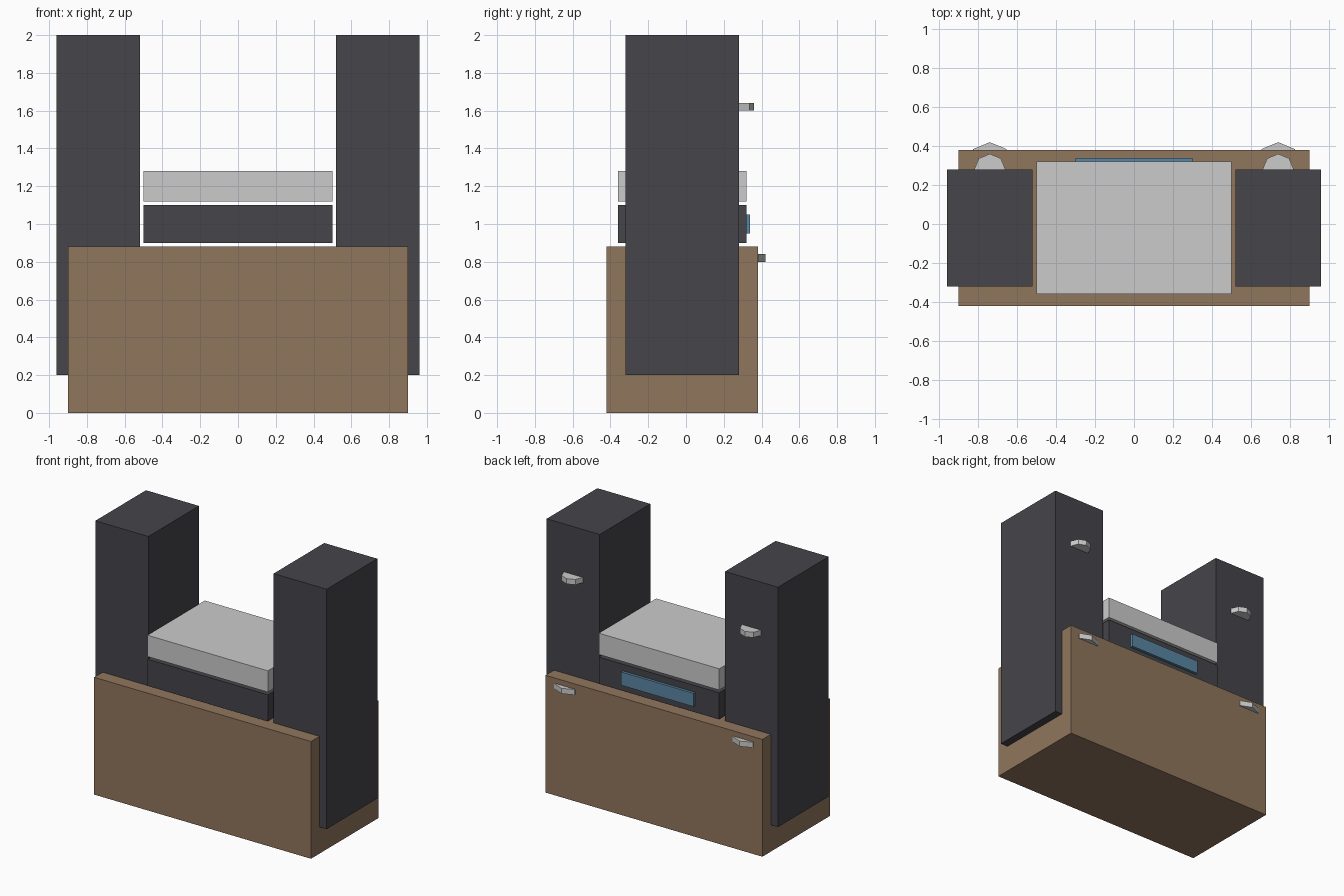
import bpy

if "Cube" in bpy.data.objects:
    bpy.data.objects.remove(bpy.data.objects["Cube"])


def material(name, rgb):
    m = bpy.data.materials.new(name)
    m.diffuse_color = (*rgb, 1)
    m.use_nodes = True
    m.node_tree.nodes["Principled BSDF"].inputs["Base Color"].default_value = m.diffuse_color
    return m


WOOD = material("wood_brown", (0.28, 0.18, 0.11))
DARK = material("charcoal", (0.06, 0.06, 0.07))
BLUE = material("display_blue", (0.1, 0.24, 0.36))


def box(name, xs, ys, zs, mat=None):
    spans = (xs, ys, zs)
    bpy.ops.mesh.primitive_cube_add(size=1, location=[(a + b) / 2 for a, b in spans])
    ob = bpy.context.object
    ob.name = name
    ob.scale = [b - a for a, b in spans]
    bpy.ops.object.transform_apply(location=False, rotation=False, scale=True)
    if mat:
        ob.data.materials.append(mat)
    return ob


def knob(name, x, y, z, radius):
    # eight-sided disc, partly sunk in the panel behind it
    bpy.ops.mesh.primitive_cylinder_add(vertices=8, radius=radius, depth=0.04,
                                        location=(x, y, z))
    bpy.context.object.name = name


# cabinet and stacked units
box("cabinet", (-0.9, 0.9), (-0.42, 0.38), (0, 0.88), WOOD)
box("lower_unit", (-0.5, 0.5), (-0.36, 0.32), (0.9, 1.1), DARK)
box("upper_unit", (-0.5, 0.5), (-0.36, 0.32), (1.12, 1.28))
box("display_panel", (-0.3, 0.3), (0.31, 0.34), (0.95, 1.05), BLUE)

# towers with their disc knobs, on both sides
for side, s in (("left", -1), ("right", 1)):
    box(f"{side}_tower", sorted((s * 0.52, s * 0.96)), (-0.32, 0.28), (0.2, 2), DARK)
    knob(f"{side}_tower_knob", s * 0.74, 0.28, 1.62, 0.08)
    knob(f"{side}_cabinet_knob", s * 0.74, 0.30, 0.82, 0.12)
